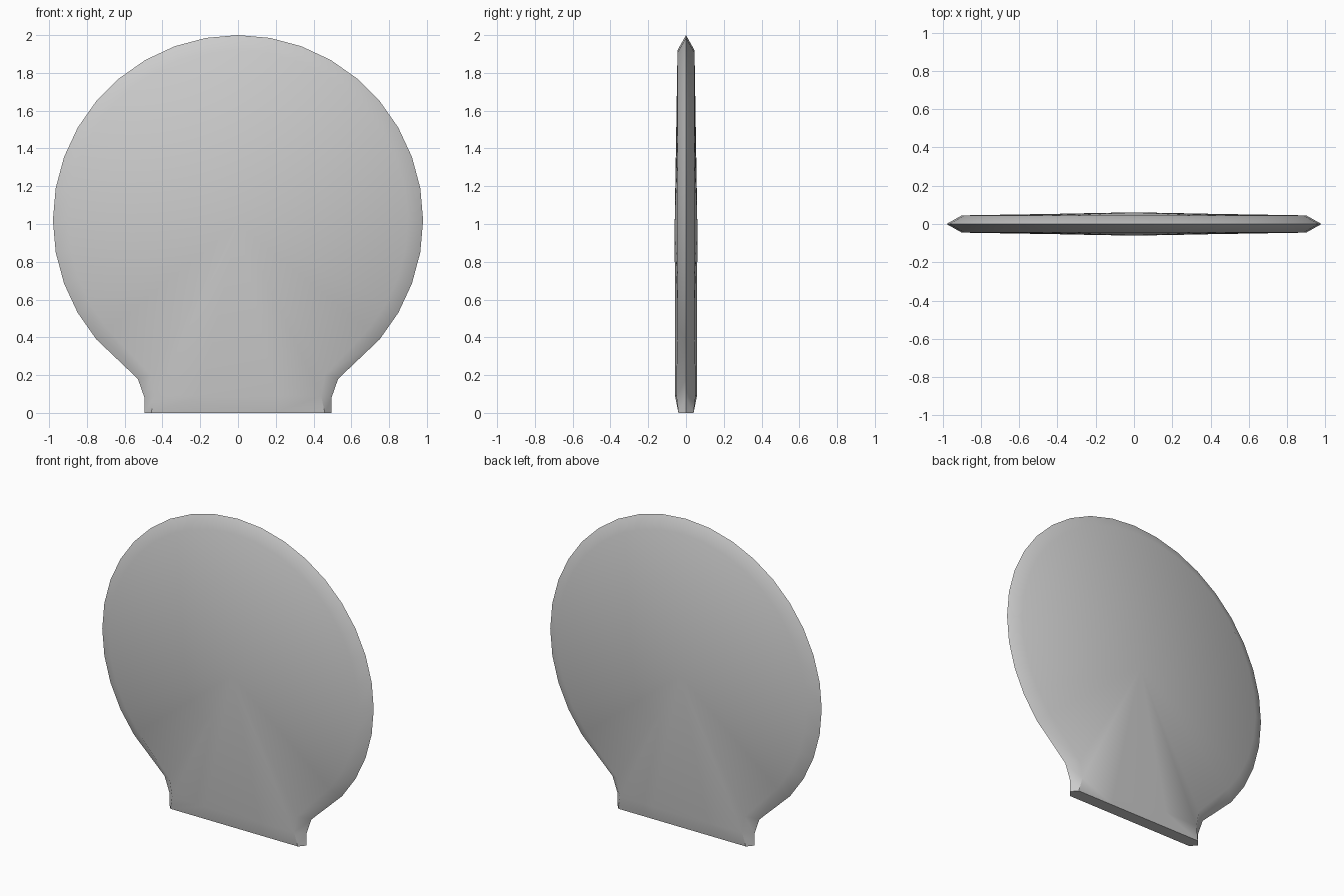
import bpy, bmesh, math

if "Cube" in bpy.data.objects:
    bpy.data.objects.remove(bpy.data.objects["Cube"])

CZ = 1.02


def chain(radius, y, neck):
    """Open outline from the left base, over the top, to the right base."""
    arc = [(radius * math.sin(math.radians(a)), y, CZ + radius * math.cos(math.radians(a)))
           for a in range(-130, 131, 10)]
    left = [(-x, ny, z) for x, ny, z in neck]
    return left + arc + neck[::-1]


bm = bmesh.new()


def verts(points):
    return [bm.verts.new(p) for p in points]


def strip(a, b):
    for i in range(len(a) - 1):
        bm.faces.new((a[i], a[i + 1], b[i + 1], b[i]))


# Sharp outer rim lying on the middle plane
rim = verts(chain(0.98, 0, [(0.495, 0, 0), (0.495, 0, 0.08), (0.53, 0, 0.18)]))

# Front and back shells: bevelled border, gently domed face, tapered foot
bases = []
for s in (-1, 1):
    inner = verts(chain(0.90, s * 0.045,
                        [(0.46, s * 0.04, 0), (0.44, s * 0.051, 0.09), (0.46, s * 0.05, 0.2)]))
    strip(rim, inner)
    mid_top = verts([(0.2, s * 0.058, 0.09), (-0.2, s * 0.058, 0.09)])
    mid_base = verts([(0.2, s * 0.04, 0), (-0.2, s * 0.04, 0)])
    centre = bm.verts.new((0, s * 0.06, 1.0))
    loop = inner[1:-1] + mid_top
    for i, v in enumerate(loop):
        bm.faces.new((v, loop[(i + 1) % len(loop)], centre))
    base = [inner[-1]] + mid_base + [inner[0]]
    strip([inner[-2]] + mid_top + [inner[1]], base)
    bases.append(base)

# Flat underside
bm.faces.new([rim[-1]] + bases[0] + [rim[0]] + bases[1][::-1])
bmesh.ops.recalc_face_normals(bm, faces=bm.faces)

mesh = bpy.data.meshes.new("paddle_disc")
bm.to_mesh(mesh)
bm.free()
disc = bpy.data.objects.new("paddle_disc", mesh)
bpy.context.collection.objects.link(disc)
bpy.context.view_layer.objects.active = disc
disc.select_set(True)
bpy.ops.object.shade_smooth_by_angle(angle=math.radians(45))
